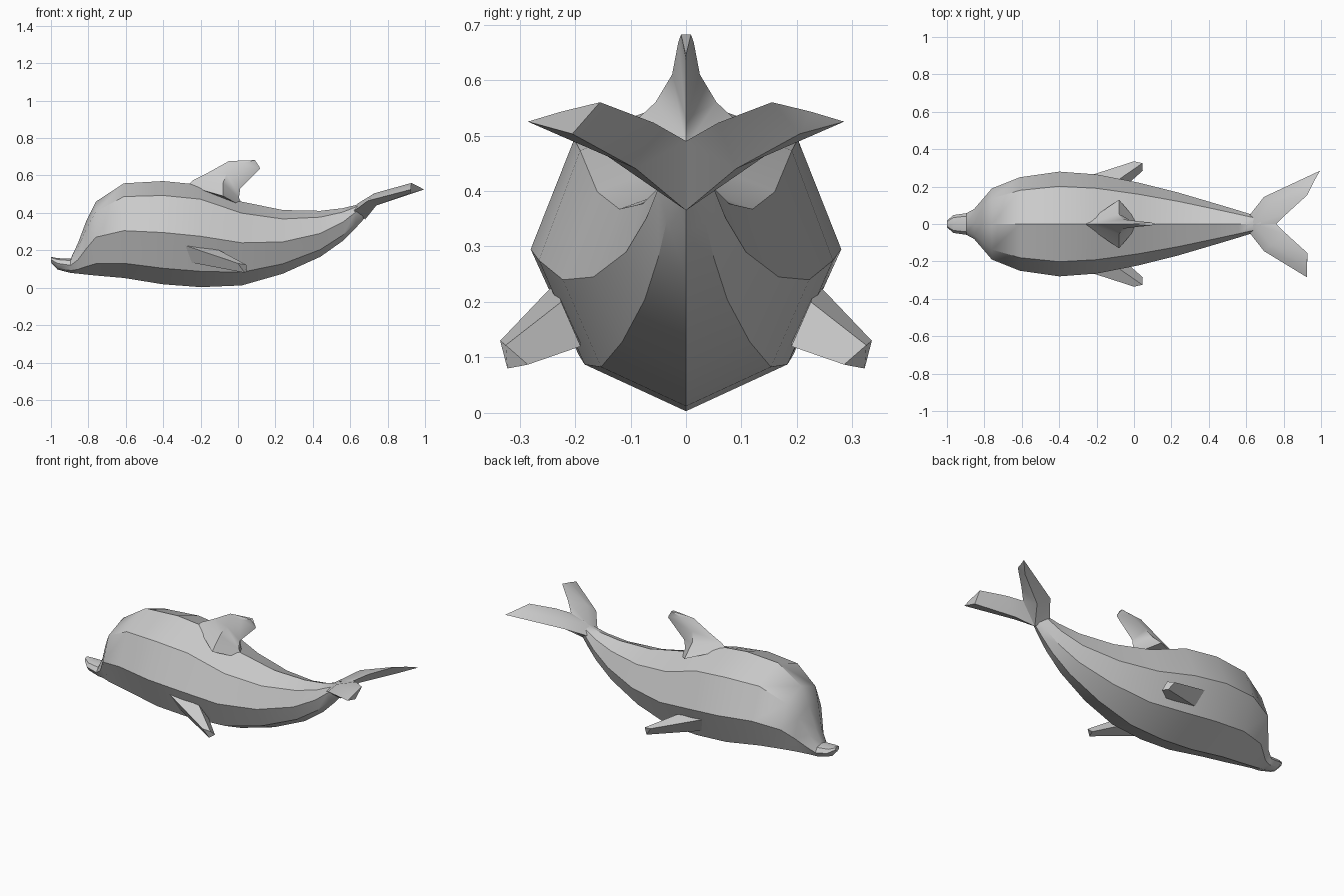
import bpy, bmesh, math


def loft(name, rings, angle=30):
    """Skin a list of equal-length point rings and cap both ends."""
    bm = bmesh.new()
    loops = [[bm.verts.new(p) for p in r] for r in rings]
    n = len(loops[0])
    for a, b in zip(loops, loops[1:]):
        for i in range(n):
            j = (i + 1) % n
            bm.faces.new((a[i], a[j], b[j], b[i]))
    bm.faces.new(loops[0])
    bm.faces.new(loops[-1])
    bmesh.ops.recalc_face_normals(bm, faces=bm.faces)
    me = bpy.data.meshes.new(name)
    bm.to_mesh(me)
    bm.free()
    ob = bpy.data.objects.new(name, me)
    bpy.context.collection.objects.link(ob)
    bpy.ops.object.select_all(action='DESELECT')
    ob.select_set(True)
    bpy.context.view_layer.objects.active = ob
    bpy.ops.object.shade_smooth_by_angle(angle=math.radians(angle))
    return ob


def side(points, s):
    return [(x, y * s, z) for x, y, z in points]


def body_ring(x, top, mid, bot, w):
    """Eight-sided section with a ridge on the back and a keel below."""
    up, low = mid + 0.72 * (top - mid), mid - 0.69 * (mid - bot)
    half = [(w * 0.72, up), (w, mid), (w * 0.69, low)]
    pts = [(0, top)] + half + [(0, bot)] + [(-y, z) for y, z in reversed(half)]
    return [(x, y, z) for y, z in pts]


# Body: x, top, widest height, bottom, half width (beak to tail stock)
stations = [
    (-1.00, 0.165, 0.15, 0.135, 0.018),
    (-0.965, 0.158, 0.13, 0.097, 0.048),
    (-0.895, 0.155, 0.12, 0.079, 0.058),
    (-0.855, 0.24, 0.15, 0.075, 0.080),
    (-0.81, 0.36, 0.21, 0.07, 0.132),
    (-0.76, 0.46, 0.27, 0.065, 0.19),
    (-0.61, 0.558, 0.305, 0.052, 0.25),
    (-0.40, 0.57, 0.295, 0.018, 0.28),
    (-0.20, 0.55, 0.275, 0.003, 0.265),
    (0.02, 0.46, 0.24, 0.012, 0.222),
    (0.24, 0.415, 0.245, 0.075, 0.167),
    (0.44, 0.411, 0.29, 0.165, 0.108),
    (0.56, 0.425, 0.35, 0.25, 0.072),
    (0.63, 0.442, 0.405, 0.32, 0.05),
    (0.68, 0.47, 0.44, 0.375, 0.03),
]
loft("body", [body_ring(*s) for s in stations], 35)


# Dorsal fin: front, rear, flank x, flank height, half thickness
def fin_ring(front, rear, fx, fz, t):
    return [(front[0], 0, front[1]), (fx, t, fz),
            (rear[0], 0, rear[1]), (fx, -t, fz)]


loft("dorsal_fin", [
    fin_ring((-0.27, 0.545), (0.03, 0.43), -0.08, 0.49, 0.13),
    fin_ring((-0.24, 0.575), (0.005, 0.48), -0.08, 0.56, 0.055),
    fin_ring((-0.16, 0.615), (0.012, 0.53), -0.06, 0.61, 0.025),
    fin_ring((-0.05, 0.676), (0.118, 0.635), 0.03, 0.668, 0.014),
    fin_ring((-0.02, 0.678), (0.115, 0.645), 0.09, 0.682, 0.009),
], 45)

for s, label in ((-1, "right"), (1, "left")):
    # Pectoral fins
    root = [(-0.31, 0.235, 0.235), (-0.10, 0.225, 0.20),
            (-0.06, 0.19, 0.12), (-0.28, 0.19, 0.14)]
    tip = [(0.0, 0.335, 0.13), (0.045, 0.325, 0.122),
           (0.047, 0.285, 0.087), (0.035, 0.322, 0.08)]
    loft(label + "_pectoral_fin", [side(root, s), side(tip, s)])

    # Tail flukes, one tip swept slightly further back
    tip_x = 0.995 if s > 0 else 0.925
    fluke = [
        [(0.62, 0.05, 0.41), (0.64, 0, 0.45),
         (0.76, 0, 0.49), (0.68, 0, 0.365)],
        [(0.695, 0.145, 0.465), (0.73, 0.11, 0.505),
         (0.82, 0.058, 0.523), (0.74, 0.09, 0.44)],
        [(tip_x, 0.285, 0.525), (tip_x / 2 + 0.463, 0.225, 0.543),
         (0.927, 0.155, 0.56), (0.92, 0.205, 0.503)],
    ]
    loft(label + "_fluke", [side(r, s) for r in fluke], 45)
